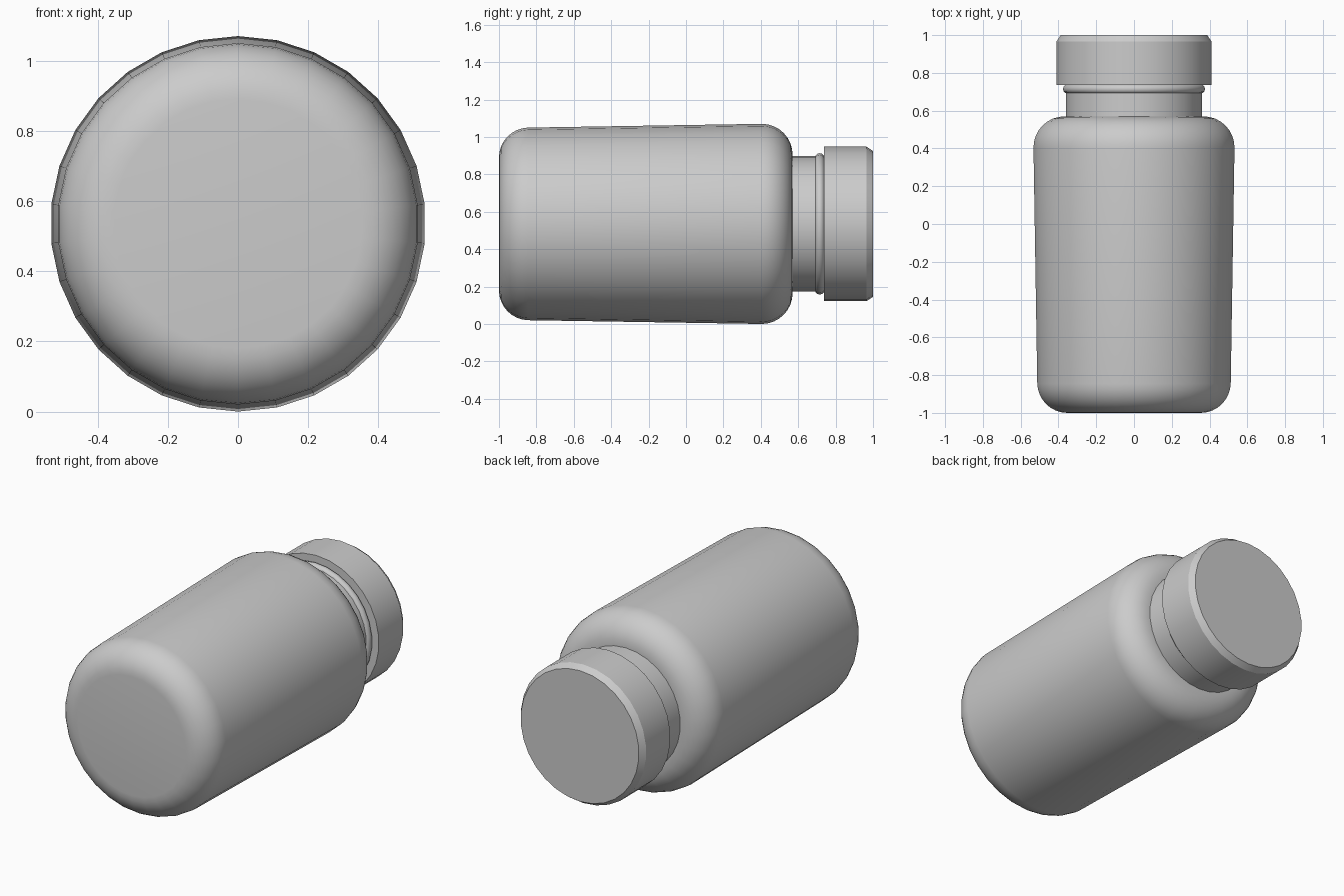
import bpy, bmesh, math

if "Cube" in bpy.data.objects:
    bpy.data.objects.remove(bpy.data.objects["Cube"], do_unlink=True)

SIDES = 30
AXIS_Z = 0.535

grey = bpy.data.materials.new("plain_grey")
grey.use_nodes = True
colour = (0.6, 0.6, 0.6, 1)
grey.diffuse_color = colour
grey.node_tree.nodes["Principled BSDF"].inputs["Base Color"].default_value = colour


def arc(cy, cr, radius, start, end, steps):
    """Profile points (y, radius) along an arc; 0 degrees points along +y."""
    angles = [math.radians(start + (end - start) * i / steps) for i in range(steps + 1)]
    return [(cy + radius * math.cos(a), cr + radius * math.sin(a)) for a in angles]


def lathe(name, profile, angle):
    """Spin a (y, radius) profile around the lying axis, capping both ends."""
    bm = bmesh.new()
    rings = []
    for y, r in profile:
        turns = [math.tau * i / SIDES for i in range(SIDES)]
        rings.append([bm.verts.new((r * math.sin(t), y, AXIS_Z + r * math.cos(t))) for t in turns])
    for a, b in zip(rings, rings[1:]):
        for i in range(SIDES):
            j = (i + 1) % SIDES
            bm.faces.new((a[i], a[j], b[j], b[i]))
    bm.faces.new(rings[0])
    bm.faces.new(rings[-1])
    bmesh.ops.recalc_face_normals(bm, faces=bm.faces[:])
    mesh = bpy.data.meshes.new(name)
    bm.to_mesh(mesh)
    bm.free()
    obj = bpy.data.objects.new(name, mesh)
    bpy.context.collection.objects.link(obj)
    mesh.materials.append(grey)
    bpy.ops.object.select_all(action="DESELECT")
    obj.select_set(True)
    bpy.context.view_layer.objects.active = obj
    bpy.ops.object.shade_smooth_by_angle(angle=math.radians(angle))
    return obj


# Bottle body: rounded base, slightly flared wall, rounded shoulder
base = arc(-0.84, 0.355, 0.16, 180, 92, 8)
shoulder = arc(0.405, 0.37, 0.165, 90, 0, 8)
lathe("bottle_body", base + shoulder, 35)

# Neck and the bead that runs round it
lathe("bottle_neck", [(0.56, 0.362), (0.76, 0.362)], 35)
lathe("neck_bead", arc(0.715, 0.353, 0.025, 180, 0, 6), 35)

# Cap with a chamfered outer rim
lathe("cap", [(0.737, 0.413), (0.965, 0.413), (1.0, 0.39)], 30)
